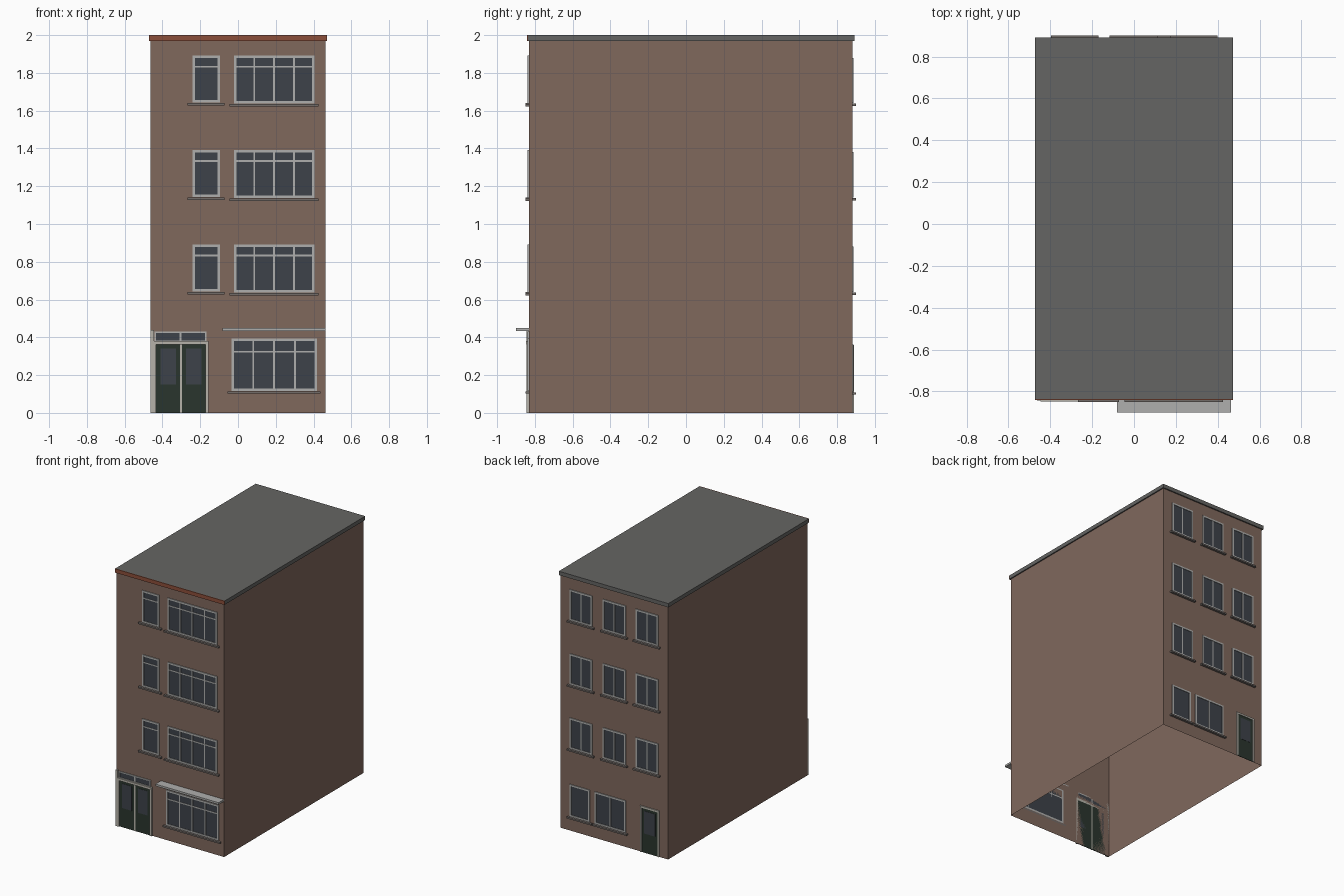
import bpy, bmesh

if "Cube" in bpy.data.objects:
    bpy.data.objects.remove(bpy.data.objects["Cube"])

def mat(name, r, g, b):
    m = bpy.data.materials.new(name)
    m.diffuse_color = (r, g, b, 1)
    m.use_nodes = True
    m.node_tree.nodes["Principled BSDF"].inputs["Base Color"].default_value = m.diffuse_color
    return m

BRICK = mat("brick", .216, .138, .108)
ROOF = mat("roofing", .13, .13, .125)
TRIM = mat("trim", .43, .43, .42)
GLASS = mat("glass", .048, .055, .067)
GREEN = mat("door_green", .023, .036, .027)
RED = mat("red_edge", .26, .077, .042)
SILL = mat("sill_stone", .17, .15, .14)
STONE = mat("door_stone", .47, .45, .40)

FRONT, BACK = -0.832, 0.882      # wall planes
HALF = 0.463                     # half the building width

def boxes(name, material, parts, open_bottom=False):
    """One object from boxes given as (x0, x1, y0, y1, z0, z1)."""
    bm = bmesh.new()
    for x0, x1, y0, y1, z0, z1 in parts:
        vs = bmesh.ops.create_cube(bm, size=1)["verts"]
        for v in vs:
            v.co = (x1 if v.co.x > 0 else x0,
                    y1 if v.co.y > 0 else y0,
                    z1 if v.co.z > 0 else z0)
    if open_bottom:
        bm.normal_update()
        down = [f for f in bm.faces if f.normal.z < -0.5]
        bmesh.ops.delete(bm, geom=down, context='FACES_ONLY')
    me = bpy.data.meshes.new(name)
    bm.to_mesh(me)
    bm.free()
    me.materials.append(material)
    ob = bpy.data.objects.new(name, me)
    bpy.context.collection.objects.link(ob)
    return ob

def out(side, d):
    """y range reaching d outwards from the front or back wall."""
    return (FRONT - d, FRONT) if side == "front" else (BACK, BACK + d)

def window(name, side, x0, x1, z0, z1, mullions=(), transom=None,
           sill=None, w=0.013, bar=0.009):
    y = out(side, 0.006)
    parts = [(x0, x0 + w, *y, z0, z1), (x1 - w, x1, *y, z0, z1),
             (x0 + w, x1 - w, *y, z0, z0 + w), (x0 + w, x1 - w, *y, z1 - w, z1)]
    yb = out(side, 0.005)
    for m in mullions:
        parts.append((m - bar / 2, m + bar / 2, *yb, z0 + w, z1 - w))
    if transom:
        parts.append((x0 + w, x1 - w, *out(side, 0.0045), transom - bar / 2, transom + bar / 2))
    boxes(name + "_frame", TRIM, parts)
    boxes(name + "_glass", GLASS, [(x0 + w, x1 - w, *out(side, 0.002), z0 + w, z1 - w)])
    if sill:
        boxes(name + "_sill", SILL, [(sill[0], sill[1], *out(side, 0.018), z0 - 0.015, z0 - 0.003)])

# Shell and roof
boxes("walls", BRICK, [(-HALF, HALF, FRONT, BACK, 0, 1.975)], open_bottom=True)
boxes("roof", ROOF, [(-.472, .472, FRONT - .004, BACK + .01, 1.97, 2)])
boxes("front_roof_edge", RED, [(-.472, .472, FRONT - .01, FRONT - .004, 1.97, 2)])

# Upper floors, front and back
for i in range(3):
    z = 0.64 + 0.5 * i
    window(f"front_small_window_{i+1}", "front", -.241, -.095, z + .003, z + .252,
           transom=z + .193, sill=(-.268, -.072))
    window(f"front_wide_window_{i+1}", "front", -.021, .405, z - .003, z + .252,
           mullions=(.086, .191, .297), transom=z + .193, sill=(-.045, .425))
    for j, c in enumerate((-.283, -.002, .285)):
        window(f"back_window_{i+1}_{j+1}", "back", c - .098, c + .098, z, z + .24,
               mullions=(c,), sill=(c - .114, c + .114))

# Ground floor windows and canopy
window("shop_window", "front", -.034, .418, .117, .393,
       mullions=(.08, .191, .302), transom=.324, sill=(-.055, .438))
boxes("canopy", TRIM, [(-.082, HALF, -.90, FRONT, .434, .449)])
window("back_ground_window_small", "back", .208, .382, .112, .362, sill=(.19, .40))
window("back_ground_window_wide", "back", -.1, .165, .112, .362,
       mullions=(.033,), sill=(-.116, .18))

# Front entrance: stone surround, double door, fanlight
y = out("front", 0.012)
boxes("entrance_surround", STONE, [
    (-HALF, -.434, *y, 0, .375), (-HALF, -.446, *y, .375, .438),
    (-.171, -.155, *y, 0, .375), (-.446, -.155, *out("front", .016), .362, .38)])
boxes("door_centre_post", STONE, [(-.307, -.297, *out("front", .008), 0, .362)])
for n, x0, x1 in (("left", -.434, -.307), ("right", -.297, -.171)):
    boxes(f"front_door_{n}", GREEN, [(x0, x1, *out("front", .004), 0, .362)])
    c = (x0 + x1) / 2
    boxes(f"front_door_{n}_glass", GLASS, [(c - .041, c + .041, *out("front", .006), .15, .34)])
window("fanlight", "front", -.442, -.167, .376, .43, mullions=(-.304,), w=.008)

# Back door
y = out("back", 0.008)
boxes("back_door_frame", STONE, [(-.39, -.376, *y, 0, .36), (-.239, -.225, *y, 0, .36),
                                 (-.376, -.239, *y, .346, .36)])
boxes("back_door", GREEN, [(-.376, -.239, *out("back", .003), 0, .346)])
boxes("back_door_glass", GLASS, [(-.355, -.26, *out("back", .005), .15, .325)])
